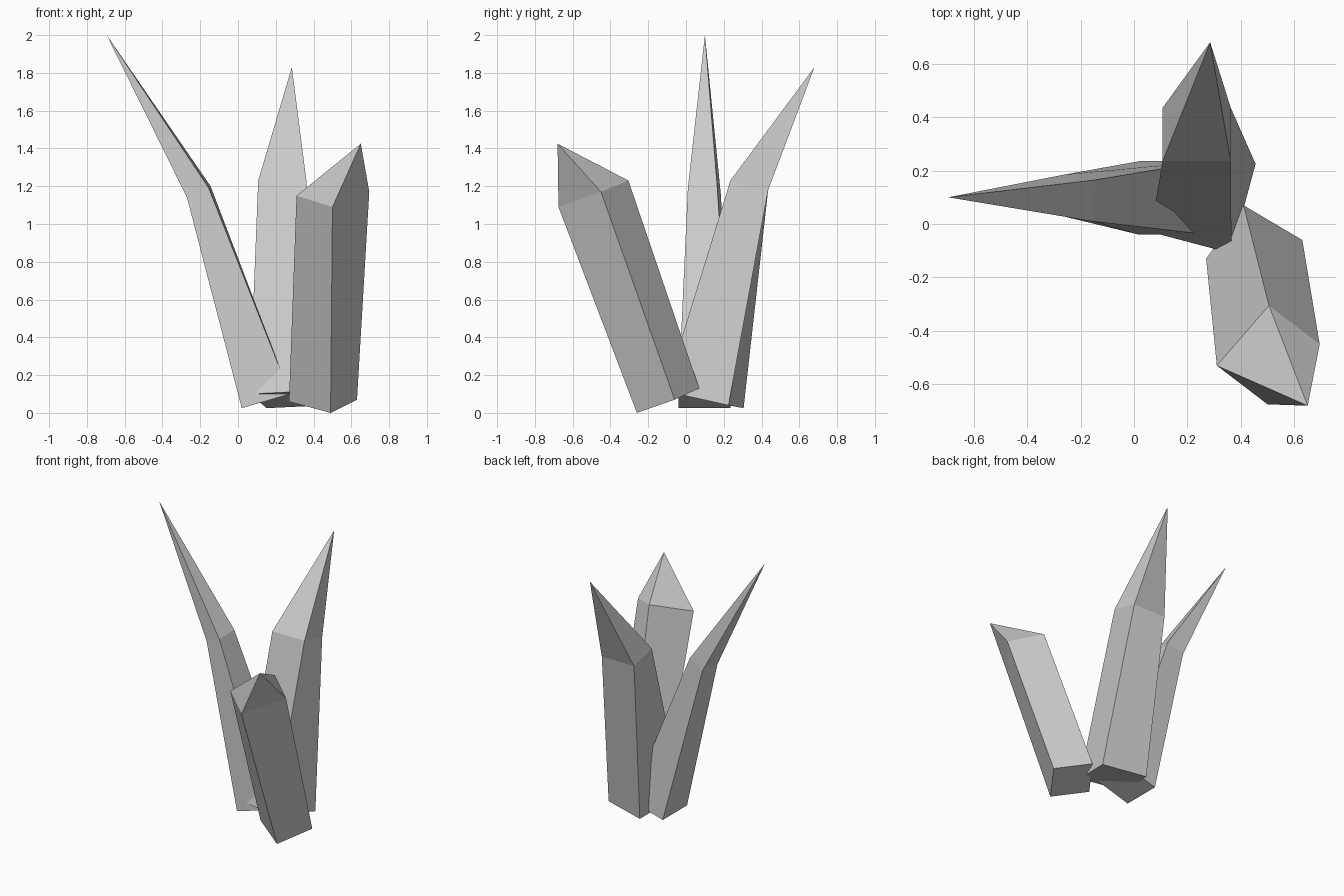
import bpy
import bmesh
from mathutils import Vector

default_cube = bpy.data.objects.get("Cube")
if default_cube:
    bpy.data.objects.remove(default_cube, do_unlink=True)

# One stone colour for the whole cluster
stone = bpy.data.materials.new("grey_stone")
stone.use_nodes = True
grey = (0.6, 0.6, 0.6, 1)
stone.diffuse_color = grey
stone.node_tree.nodes["Principled BSDF"].inputs["Base Color"].default_value = grey


def add_ring(bm, corner, side_a, side_b):
    """Add four points around a slanted cross-section, given one corner and two sides."""
    corner, side_a, side_b = Vector(corner), Vector(side_a), Vector(side_b)
    points = (corner, corner + side_a, corner + side_a + side_b, corner + side_b)
    return [bm.verts.new(point) for point in points]


def crystal(name, base, shoulder, tip):
    """Build a four-sided shaft from base to shoulder, closed by a pointed tip."""
    bm = bmesh.new()
    low = add_ring(bm, *base)
    high = add_ring(bm, *shoulder)
    point = bm.verts.new(tip)
    bm.faces.new(low[::-1])
    for i in range(len(low)):
        j = (i + 1) % len(low)
        bm.faces.new((low[i], low[j], high[j], high[i]))
        bm.faces.new((high[i], high[j], point))
    bmesh.ops.recalc_face_normals(bm, faces=bm.faces)
    mesh = bpy.data.meshes.new(name)
    bm.to_mesh(mesh)
    bm.free()
    mesh.materials.append(stone)
    crystal_object = bpy.data.objects.new(name, mesh)
    bpy.context.collection.objects.link(crystal_object)
    return crystal_object


# Tall thin crystal leaning to the right side
crystal(
    "right_crystal",
    base=((0.02, -0.04, 0.025), (0.255, 0, 0.075), (0, 0.275, 0)),
    shoulder=((-0.27, 0.03, 1.14), (0.115, -0.02, 0.05), (0.01, 0.155, 0.01)),
    tip=(-0.695, 0.1, 2),
)

# Wide crystal leaning to the back, with a slight twist
crystal(
    "back_crystal",
    base=((0.062, -0.03, 0.1), (0.303, -0.08, 0.015), (0.09, 0.335, -0.075)),
    shoulder=((0.107, 0.235, 1.23), (0.255, 0, 0), (0, 0.2, -0.05)),
    tip=(0.285, 0.68, 1.83),
)

# Short blunt crystal leaning to the front left
crystal(
    "front_left_crystal",
    base=((0.49, -0.26, 0), (0.14, 0.2, 0.07), (-0.22, 0.13, 0.06)),
    shoulder=((0.5, -0.675, 1.09), (0.195, 0.225, 0.08), (-0.19, 0.145, 0.06)),
    tip=(0.65, -0.68, 1.425),
)
